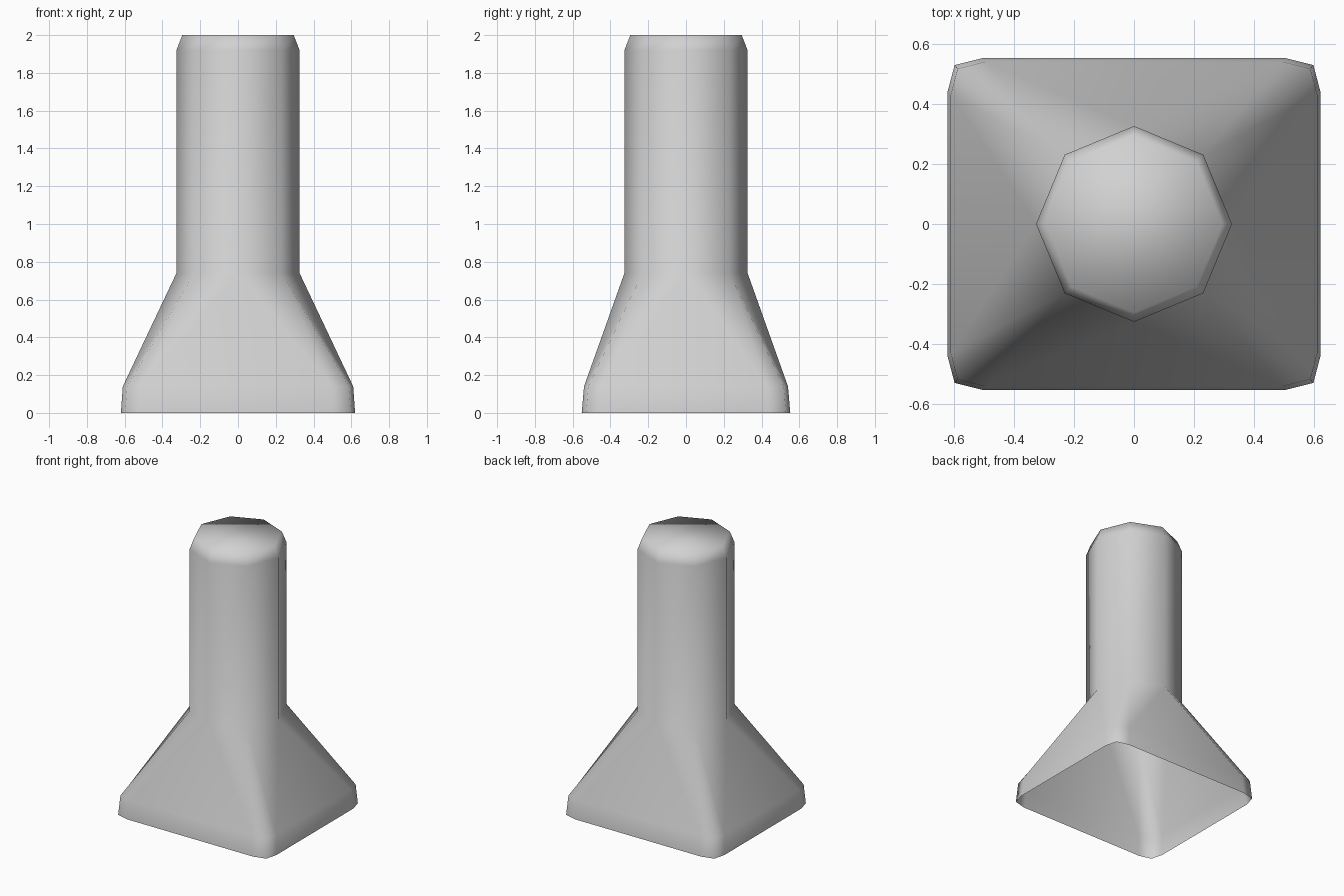
import bpy, bmesh, math

cube = bpy.data.objects.get("Cube")
if cube:
    bpy.data.objects.remove(cube, do_unlink=True)

grey = bpy.data.materials.new("plain_grey")
grey.use_nodes = True
colour = (0.64, 0.64, 0.64, 1)
grey.diffuse_color = colour
grey.node_tree.nodes["Principled BSDF"].inputs["Base Color"].default_value = colour

SIDES = 8
bm = bmesh.new()


def octagon(radius, z):
    """Ring of eight points, the first on +x."""
    step = math.tau / SIDES
    return [bm.verts.new((radius * math.cos(i * step), radius * math.sin(i * step), z))
            for i in range(SIDES)]


def rounded_rectangle(hx, hy, z):
    """Ring of twelve points: three for each softened corner, counter-clockwise from +x +y."""
    ring = []
    for sx, sy in ((1, 1), (-1, 1), (-1, -1), (1, -1)):
        corner = [(hx, hy - 0.11), (hx - 0.023, hy - 0.023), (hx - 0.115, hy)]
        if sx * sy < 0:
            corner.reverse()
        ring += [bm.verts.new((sx * x, sy * y, z)) for x, y in corner]
    return ring


def bridge(lower, upper):
    n = len(lower)
    for i in range(n):
        j = (i + 1) % n
        bm.faces.new((lower[i], lower[j], upper[j], upper[i]))


# Octagonal tube with a chamfered, closed top
neck = octagon(0.326, 0.74)
shoulder = octagon(0.326, 1.92)
rim = octagon(0.295, 2.0)
bridge(neck, shoulder)
bridge(shoulder, rim)
bm.faces.new(rim)

# Short skirt around the open bottom
foot = rounded_rectangle(0.62, 0.552, 0.0)
brow = rounded_rectangle(0.61, 0.54, 0.14)
bridge(foot, brow)

# Flared hood: diagonal neck points fan to the corners, axial ones to the sides
for q in range(4):
    before, diagonal, after = (neck[(2 * q + k) % SIDES] for k in range(3))
    first, middle, last = brow[3 * q:3 * q + 3]
    following = brow[(3 * q + 3) % 12]
    bm.faces.new((before, first, diagonal))
    bm.faces.new((first, middle, diagonal))
    bm.faces.new((middle, last, diagonal))
    bm.faces.new((last, after, diagonal))
    bm.faces.new((last, following, after))

bmesh.ops.recalc_face_normals(bm, faces=bm.faces)
for face in bm.faces:
    face.smooth = True

mesh = bpy.data.meshes.new("flared_tube")
bm.to_mesh(mesh)
bm.free()
mesh.materials.append(grey)
tube = bpy.data.objects.new("flared_tube", mesh)
bpy.context.collection.objects.link(tube)
